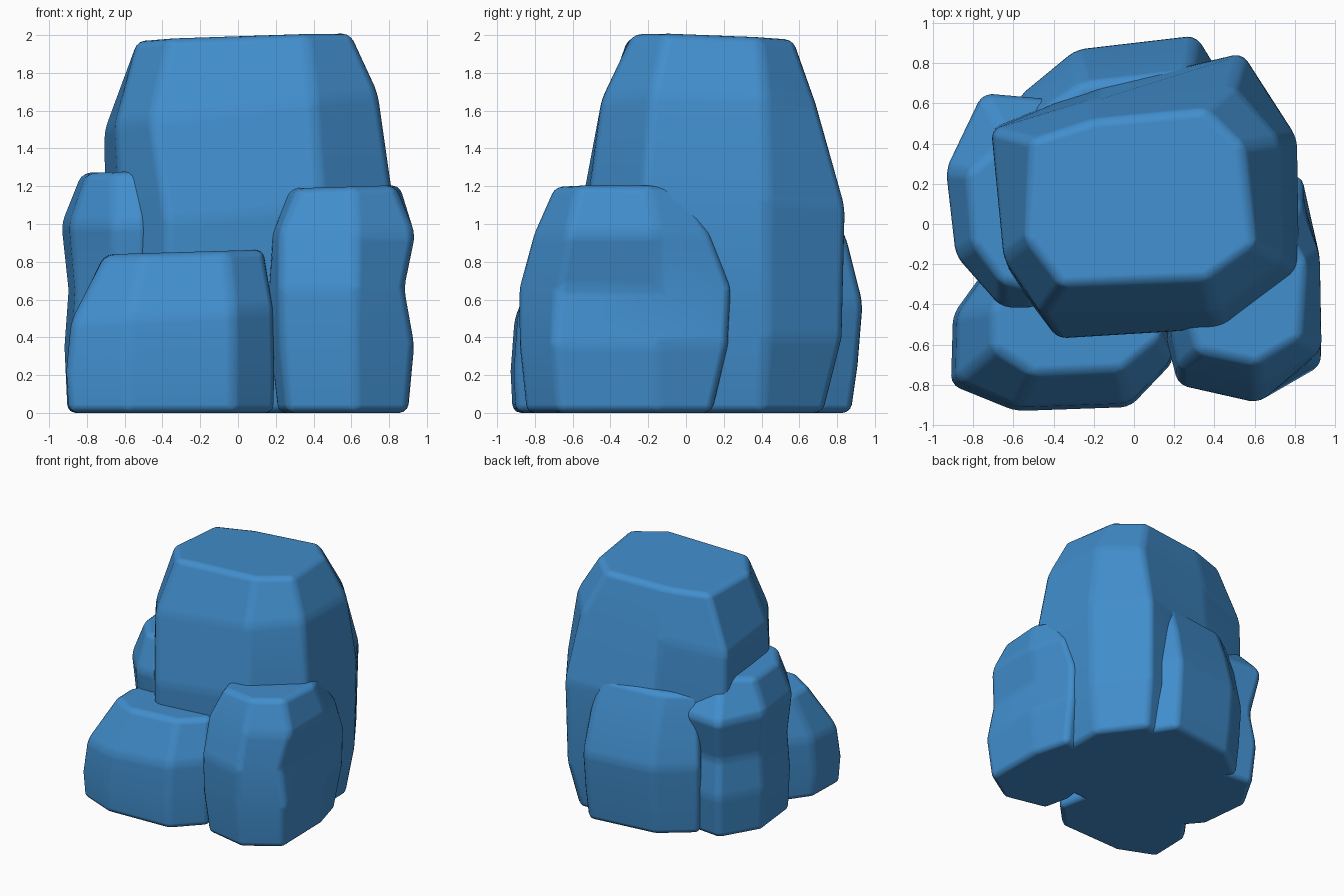
import bpy, math

blue = bpy.data.materials.new("rock blue")
blue.diffuse_color = (0.053, 0.27, 0.61, 1)


def rock(name, outline, top, levels, tilt_y=0.0, bevel=0.045):
    """Stack rings (height, blend towards top or own ring, sideways tilt)."""
    n = len(outline)
    verts, faces = [], []
    for z, t, tilt_x in levels:
        if isinstance(t, list):
            ring = t
        else:
            ring = [(ax + (bx - ax) * t, ay + (by - ay) * t)
                    for (ax, ay), (bx, by) in zip(outline, top)]
        back = tilt_y * (z / levels[-1][0]) ** 2
        verts += [(x, y, z + tilt_x * x + back * y) for x, y in ring]
    for k in range(len(levels) - 1):
        for i in range(n):
            a, b = k * n + i, k * n + (i + 1) % n
            faces.append((a, b, b + n, a + n))
    faces.append(tuple(reversed(range(n))))
    faces.append(tuple(range(len(verts) - n, len(verts))))
    mesh = bpy.data.meshes.new(name)
    mesh.from_pydata(verts, [], faces)
    mesh.materials.append(blue)
    obj = bpy.data.objects.new(name, mesh)
    bpy.context.collection.objects.link(obj)
    for poly in mesh.polygons:
        poly.use_smooth = True
    # Worn, rounded edges
    mod = obj.modifiers.new("worn edges", 'BEVEL')
    mod.width = bevel
    mod.segments = 3
    mod.limit_method = 'ANGLE'
    mod.angle_limit = math.radians(10)
    mod.harden_normals = True
    return obj


# Tall central boulder
rock("main_rock",
     [(-.38, -.57), (.44, -.52), (.82, -.23), (.81, .43),
      (.54, .85), (-.2, .68), (-.71, .48), (-.62, -.25)],
     [(-.36, -.31), (.36, -.28), (.60, -.11), (.54, .39),
      (.35, .57), (-.2, .52), (-.51, .42), (-.54, -.08)],
     [(0, [(-.36, -.5), (.4, -.45), (.74, -.2), (.73, .40),
           (.48, .73), (-.2, .62), (-.66, .46), (-.58, -.22)], 0),
      (.4, .06, 0), (1.05, 0, .1),
      (1.6, [(-.46, -.45), (.40, -.45), (.74, -.18), (.73, .42),
             (.49, .69), (-.2, .62), (-.71, .47), (-.65, -.17)], .12),
      (1.985, 1, .035)], -.035)

# Left boulder
rock("left_rock",
     [(-.66, -.42), (-.48, -.42), (-.3, .62), (-.76, .66), (-.94, .27), (-.89, -.16)],
     [(-.66, -.29), (-.51, -.33), (-.4, .38), (-.62, .42), (-.83, .26), (-.80, -.10)],
     [(0, .3, 0), (.35, .15, 0), (.65, .35, 0), (1.0, 0, 0), (1.295, 1, .03)])

# Low front left boulder
rock("front_left_rock",
     [(-.59, -.93), (-.02, -.91), (.20, -.68), (.1, -.2),
      (-.72, -.2), (-.90, -.45), (-.91, -.8)],
     [(-.50, -.75), (-.06, -.73), (.14, -.57), (.08, -.2),
      (-.60, -.25), (-.71, -.42), (-.70, -.62)],
     [(0, .06, 0), (.22, 0, 0), (.54, .12, .06), (.86, 1, .03)])

# Front right boulder
rock("front_right_rock",
     [(.22, -.81), (.61, -.90), (.94, -.71), (.93, -.15), (.84, .24), (.3, .2), (.16, -.58)],
     [(.32, -.64), (.61, -.70), (.83, -.57), (.86, -.2), (.75, -.02), (.3, -.02), (.27, -.5)],
     [(0, [(.26, -.77), (.62, -.85), (.90, -.67), (.89, -.15), (.81, .14), (.3, .1), (.21, -.55)], 0),
      (.36, .06, 0),
      (.66, [(.22, -.80), (.62, -.89), (.88, -.68), (.87, -.15), (.84, .24), (.3, .22), (.16, -.57)], 0),
      (.95, [(.22, -.72), (.62, -.81), (.94, -.63), (.93, -.15), (.83, .13), (.3, .1), (.18, -.52)], 0),
      (1.18, 1, .03)])

# Back boulder
rock("back_rock",
     [(-.3, .2), (.5, .2), (.42, .76), (.31, .94), (-.29, .87), (-.58, .63)],
     [(-.3, .2), (.4, .2), (.37, .62), (.27, .76), (-.26, .70), (-.5, .54)],
     [(0, .35, 0), (.25, .15, 0), (.58, 0, 0), (.9, .45, 0), (1.16, 1, .02)])
